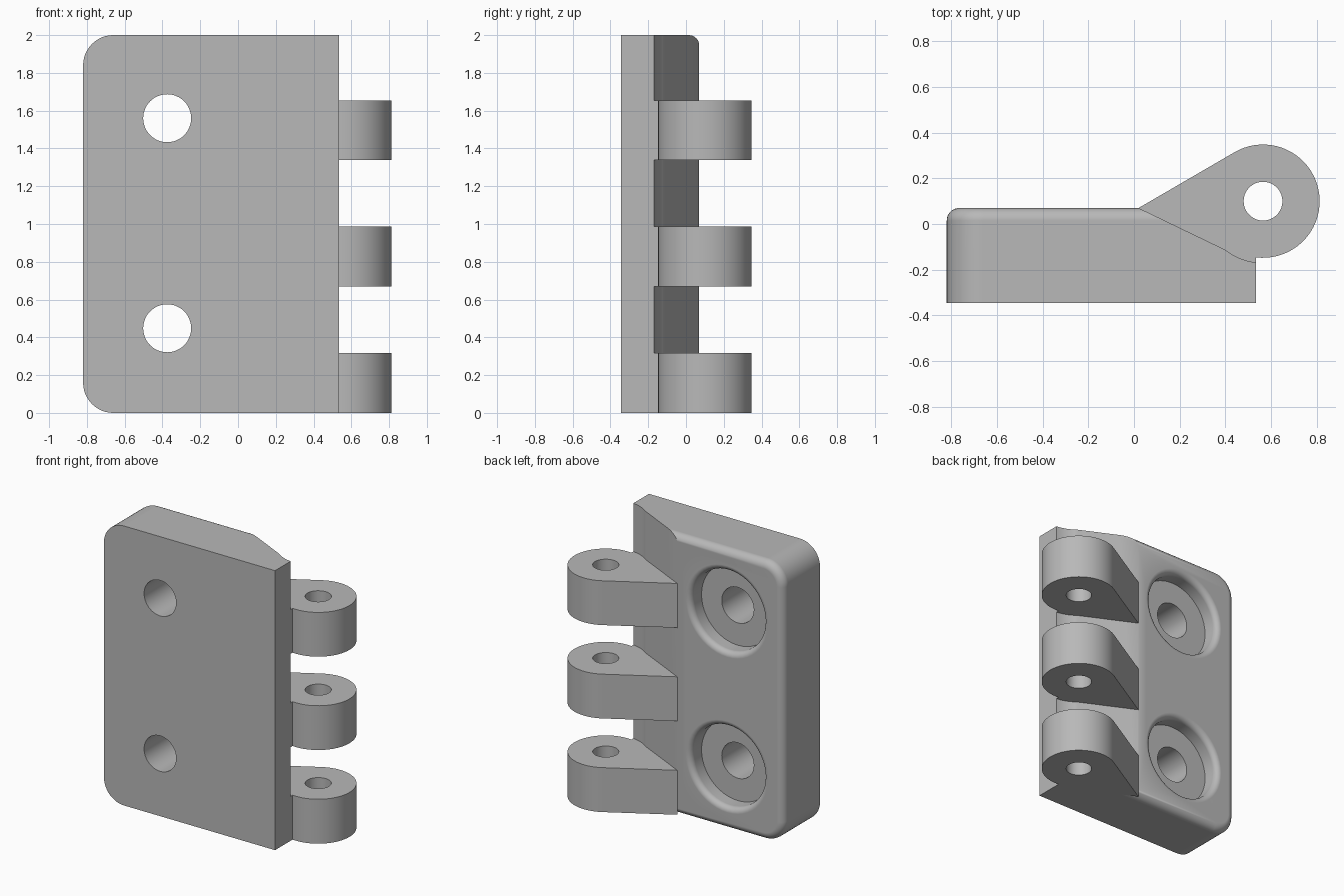
import bpy, bmesh
from math import sin, cos, pi, radians, acos, degrees

cube = bpy.data.objects.get("Cube")
if cube:
    bpy.data.objects.remove(cube, do_unlink=True)

# Single grey material
grey = bpy.data.materials.new("plain grey")
grey.use_nodes = True
COLOUR = (0.48, 0.48, 0.48, 1)
grey.diffuse_color = COLOUR
grey.node_tree.nodes["Principled BSDF"].inputs["Base Color"].default_value = COLOUR

# Main dimensions
LEFT, RIGHT, HEIGHT = -0.82, 0.535, 2.0
FRONT, BACK = -0.345, 0.07
CORNER, FILLET = 0.16, 0.055
PIN_X, PIN_Y, PIN_R = 0.565, 0.1, 0.085
KNUCKLE_R, POCKET_R = 0.248, 0.27
APEX = (0.02, BACK)
HOLE_X, HOLE_HEIGHTS = -0.375, (0.448, 1.56)


def arc(cx, cy, r, start, end, n):
    angles = [radians(start + (end - start) * i / n) for i in range(n + 1)]
    return [(cx + r * cos(a), cy + r * sin(a)) for a in angles]


def loft(name, rings):
    """Join equal-length closed rings of points and cap both ends."""
    bm = bmesh.new()
    loops = [[bm.verts.new(p) for p in ring] for ring in rings]
    n = len(loops[0])
    for a, b in zip(loops, loops[1:]):
        for i in range(n):
            bm.faces.new((a[i], a[(i + 1) % n], b[(i + 1) % n], b[i]))
    bm.faces.new(loops[0])
    bm.faces.new(loops[-1])
    bmesh.ops.recalc_face_normals(bm, faces=bm.faces)
    mesh = bpy.data.meshes.new(name)
    bm.to_mesh(mesh)
    bm.free()
    mesh.materials.append(grey)
    obj = bpy.data.objects.new(name, mesh)
    bpy.context.collection.objects.link(obj)
    return obj


def prism(name, profile, z0, z1):
    return loft(name, [[(x, y, z) for x, y in profile] for z in (z0, z1)])


def cut(obj, cutter):
    """Subtract the cutter, keep the result as plain mesh, drop the cutter."""
    cutter.hide_render = True
    mod = obj.modifiers.new("cut", 'BOOLEAN')
    mod.operation, mod.solver, mod.object = 'DIFFERENCE', 'EXACT', cutter
    graph = bpy.context.evaluated_depsgraph_get()
    mesh = bpy.data.meshes.new_from_object(obj.evaluated_get(graph))
    obj.modifiers.clear()
    obj.data = mesh
    bpy.data.objects.remove(cutter, do_unlink=True)


def finish(obj):
    bpy.ops.object.select_all(action='DESELECT')
    obj.select_set(True)
    bpy.context.view_layer.objects.active = obj
    bpy.ops.object.shade_smooth_by_angle(angle=radians(30))
    mod = obj.modifiers.new("even shading", 'WEIGHTED_NORMAL')
    mod.keep_sharp = True


# Plate: rounded outer corners, rolled back edge
def plate_ring(y, inset):
    r, cx = CORNER - inset, LEFT + CORNER
    outline = [(RIGHT, HEIGHT - inset)]
    outline += arc(cx, HEIGHT - CORNER, r, 90, 180, 12)
    outline += arc(cx, CORNER, r, 180, 270, 12)
    outline += [(RIGHT, inset)]
    return [(x, y, z) for x, z in outline]


rings = [plate_ring(FRONT, 0)]
for i in range(9):
    a = pi / 2 * i / 8
    rings.append(plate_ring(BACK - FILLET + FILLET * sin(a), FILLET * (1 - cos(a))))
plate = loft("hinge_plate", rings)

# Sloping pocket that clears the opposite knuckles
pocket_end = degrees(acos((PIN_X - RIGHT) / POCKET_R)) + 180
pocket_curve = [APEX] + arc(PIN_X, PIN_Y, POCKET_R, 231.8, pocket_end, 8)
last_y = pocket_curve[-1][1]
cut(plate, prism("pocket_cutter",
                 pocket_curve + [(1, last_y), (1, 0.5), (APEX[0], 0.5)], -0.1, 2.1))

# Screw holes with round-lipped counterbores, cut as stepped round tools
HOLE_R, BORE_R, LIP, FLOOR = 0.127, 0.287, 0.04, BACK - 0.12
tool = [(HOLE_R, FRONT - 0.1), (HOLE_R, FLOOR), (BORE_R, FLOOR)]
for i in range(7):
    a = pi / 2 * i / 6
    tool.append((BORE_R + LIP * (1 - cos(a)), BACK - LIP + LIP * sin(a)))
tool.append((BORE_R + LIP, BACK + 0.1))
for z in HOLE_HEIGHTS:
    cut(plate, loft("bore_cutter", [
        [(x, y, h) for x, h in arc(HOLE_X, z, r, 0, 352.5, 47)] for r, y in tool]))
finish(plate)

# Three knuckles seated in the pocket, each with a pin hole
start = degrees(acos((PIN_X - RIGHT) / KNUCKLE_R)) - 180
knuckle_profile = pocket_curve + arc(PIN_X, PIN_Y, KNUCKLE_R, -abs(start), 120.2, 40)
for name, z0, z1 in (("lower_knuckle", 0, 0.318), ("middle_knuckle", 0.67, 0.987),
                     ("upper_knuckle", 1.338, 1.655)):
    knuckle = prism(name, knuckle_profile, z0, z1)
    cut(knuckle, prism("pin_cutter", arc(PIN_X, PIN_Y, PIN_R, 0, 350, 35),
                       z0 - 0.1, z1 + 0.1))
    finish(knuckle)
